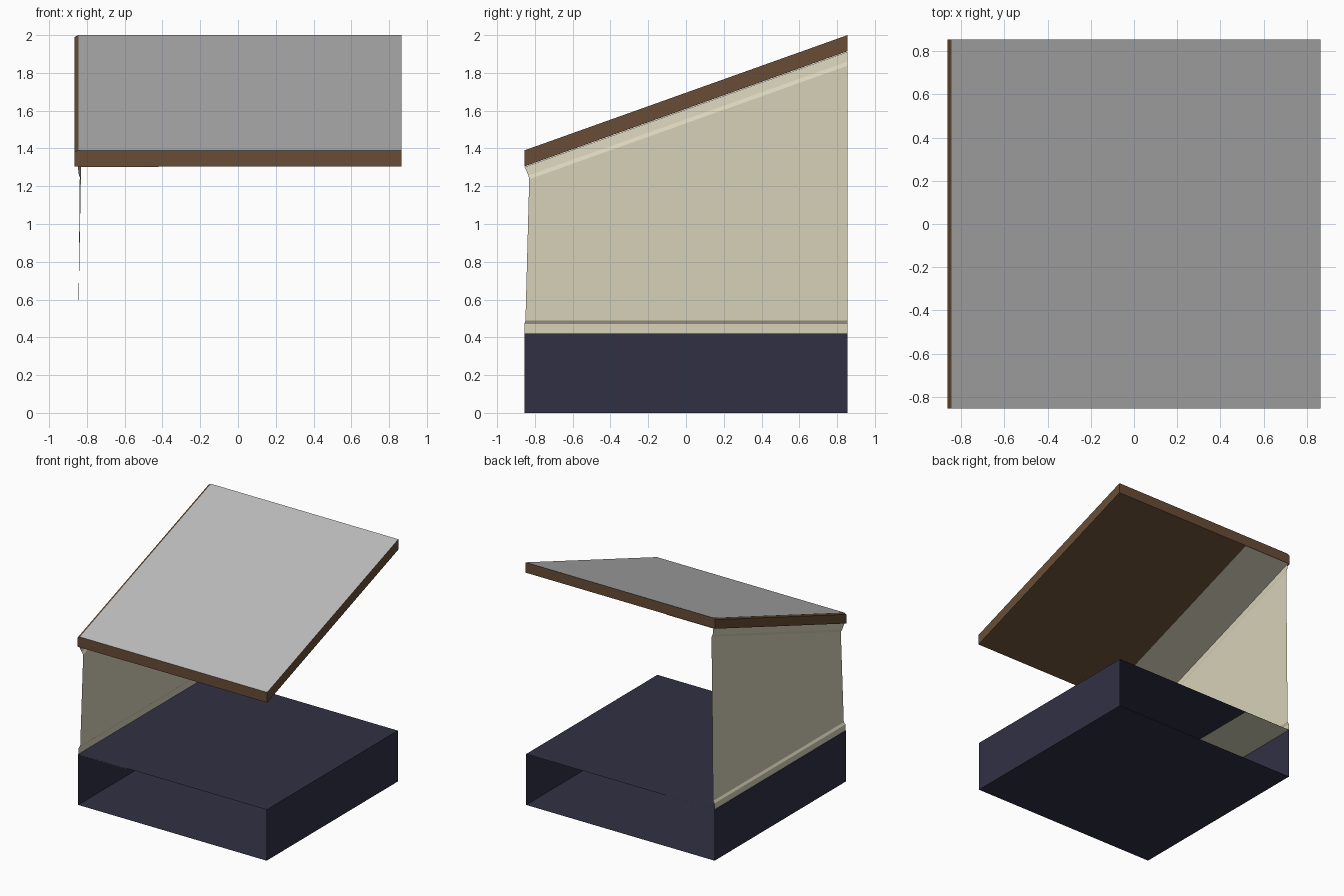
import bpy
import bmesh

cube = bpy.data.objects.get("Cube")
if cube:
    bpy.data.objects.remove(cube, do_unlink=True)

FRONT, BACK = -0.855, 0.855
SLOPE = 0.61 / (BACK - FRONT)


def material(name, rgb):
    mat = bpy.data.materials.new(name)
    mat.use_nodes = True
    colour = (*rgb, 1.0)
    mat.diffuse_color = colour
    mat.node_tree.nodes["Principled BSDF"].inputs["Base Color"].default_value = colour
    return mat


navy = material("navy", (0.03, 0.03, 0.058))
beige = material("beige", (0.68, 0.645, 0.485))
brown = material("brown", (0.138, 0.074, 0.037))
grey = material("grey", (0.5, 0.5, 0.5))


def raked(z, y):
    """Height at depth y of a line that climbs with the roof."""
    return z + SLOPE * (y - FRONT)


def loft(name, front, back, mats, closed=False, caps=False):
    """Join a front outline to a matching back outline with flat faces."""
    bm = bmesh.new()
    a = [bm.verts.new(p) for p in front]
    b = [bm.verts.new(p) for p in back]
    count = len(a)
    for i in range(count if closed else count - 1):
        j = (i + 1) % count
        bm.faces.new((a[i], a[j], b[j], b[i]))
    if caps:
        bm.faces.new(a[::-1])
        bm.faces.new(b)
    bmesh.ops.recalc_face_normals(bm, faces=bm.faces)
    mesh = bpy.data.meshes.new(name)
    bm.to_mesh(mesh)
    bm.free()
    for mat in mats:
        mesh.materials.append(mat)
    obj = bpy.data.objects.new(name, mesh)
    bpy.context.collection.objects.link(obj)
    return obj


# Foundation: a sleeve open at the front and back
sleeve = [(-0.86, 0), (0.86, 0), (0.86, 0.42), (-0.86, 0.42)]
loft("foundation",
     [(x, FRONT, z) for x, z in sleeve],
     [(x, BACK, z) for x, z in sleeve], [navy], closed=True)

# Side wall sheet with floor strip, skirting, cornice and ceiling strip
# Each point: x, front y, height, follows the roof slope
wall = [
    (-0.42, FRONT, 0.417, False),
    (-0.857, FRONT, 0.417, False),
    (-0.857, FRONT, 0.47, False),
    (-0.845, -0.85, 0.488, False),
    (-0.832, -0.83, 1.228, True),
    (-0.842, -0.834, 1.25, True),
    (-0.848, FRONT, 1.302, True),
    (-0.42, FRONT, 1.302, True),
]
loft("side_wall",
     [(x, y, raked(z, y) if rake else z) for x, y, z, rake in wall],
     [(x, BACK, raked(z, BACK) if rake else z) for x, y, z, rake in wall],
     [beige])

# Sloped roof slab with a chamfered edge over the wall
slab = [(-0.865, 1.305), (0.865, 1.305), (0.865, 1.39), (-0.845, 1.39), (-0.865, 1.38)]
roof = loft("roof",
            [(x, FRONT, z) for x, z in slab],
            [(x, BACK, raked(z, BACK)) for x, z in slab],
            [brown, grey], closed=True, caps=True)

# Grey covering on the upper face only
for face in roof.data.polygons:
    if face.normal.z > 0.5 and abs(face.normal.x) < 0.1:
        face.material_index = 1
